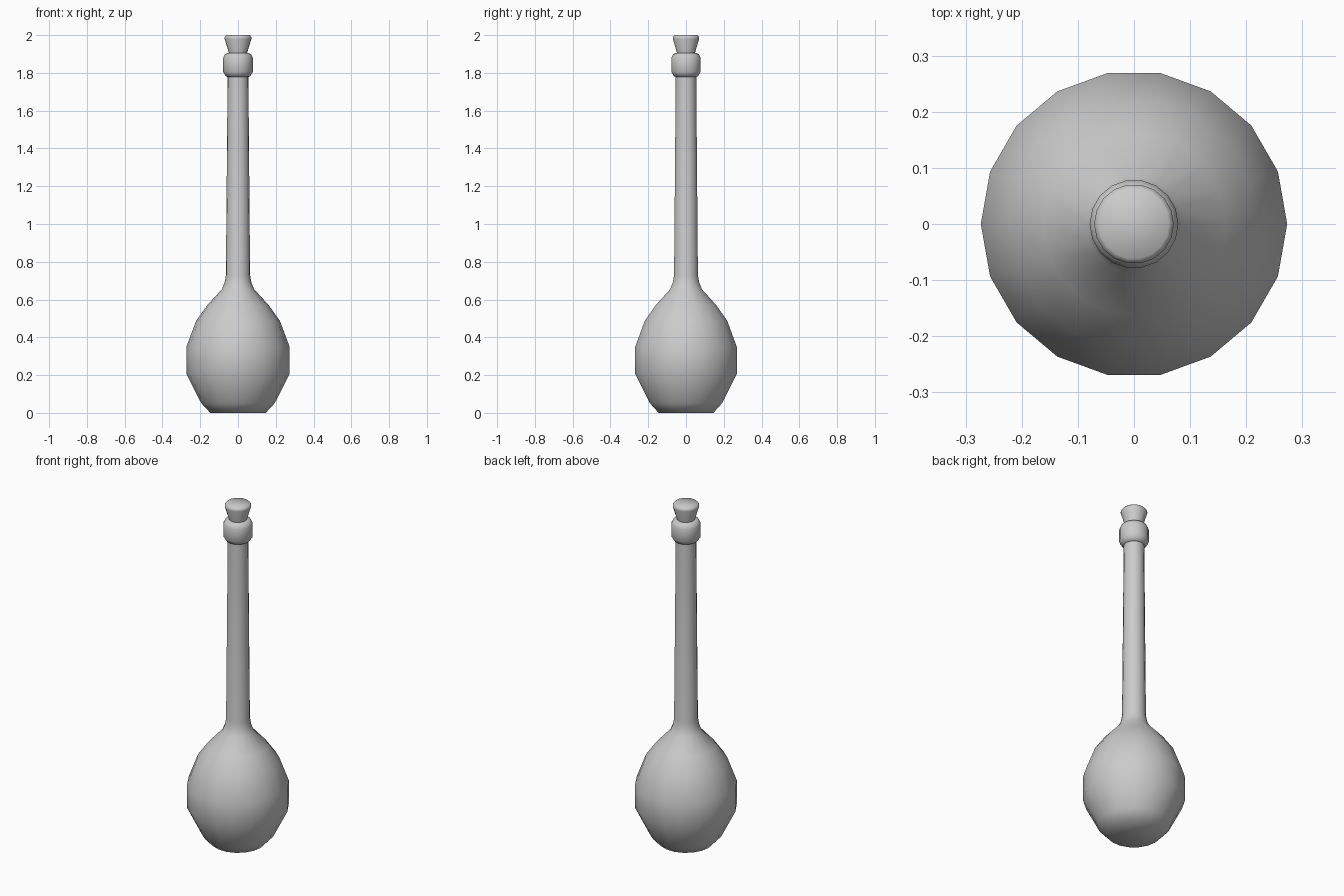
import bpy, bmesh, math

if "Cube" in bpy.data.objects:
    bpy.data.objects.remove(bpy.data.objects["Cube"])

SIDES = 18


def lathe(name, profile):
    """Revolve (radius, height) points around z and cap both ends."""
    bm = bmesh.new()
    rings = []
    for r, z in profile:
        rings.append([bm.verts.new((r * math.cos(2 * math.pi * i / SIDES),
                                    r * math.sin(2 * math.pi * i / SIDES), z))
                      for i in range(SIDES)])
    for a, b in zip(rings, rings[1:]):
        for i in range(SIDES):
            j = (i + 1) % SIDES
            bm.faces.new((a[i], a[j], b[j], b[i]))
    bm.faces.new(rings[0][::-1])
    bm.faces.new(rings[-1])
    mesh = bpy.data.meshes.new(name)
    bm.to_mesh(mesh)
    bm.free()
    obj = bpy.data.objects.new(name, mesh)
    bpy.context.collection.objects.link(obj)
    bpy.ops.object.select_all(action='DESELECT')
    obj.select_set(True)
    bpy.context.view_layer.objects.active = obj
    bpy.ops.object.shade_smooth_by_angle(angle=math.radians(60))
    return obj


# Round bulb flowing into the long, slightly tapered neck
lathe("bottle_body", [
    (0.147, 0.0), (0.195, 0.052), (0.273, 0.207), (0.273, 0.35),
    (0.222, 0.487), (0.163, 0.57), (0.085, 0.655), (0.071, 0.69),
    (0.064, 0.73), (0.055, 1.79)])

# Rounded collar at the mouth
lathe("lip_collar", [
    (0.053, 1.778), (0.064, 1.782), (0.079, 1.805),
    (0.079, 1.878), (0.069, 1.899), (0.056, 1.905)])

# Tapered stopper
lathe("stopper", [
    (0.046, 1.89), (0.048, 1.905), (0.071, 1.98), (0.071, 1.99), (0.062, 2.0)])
